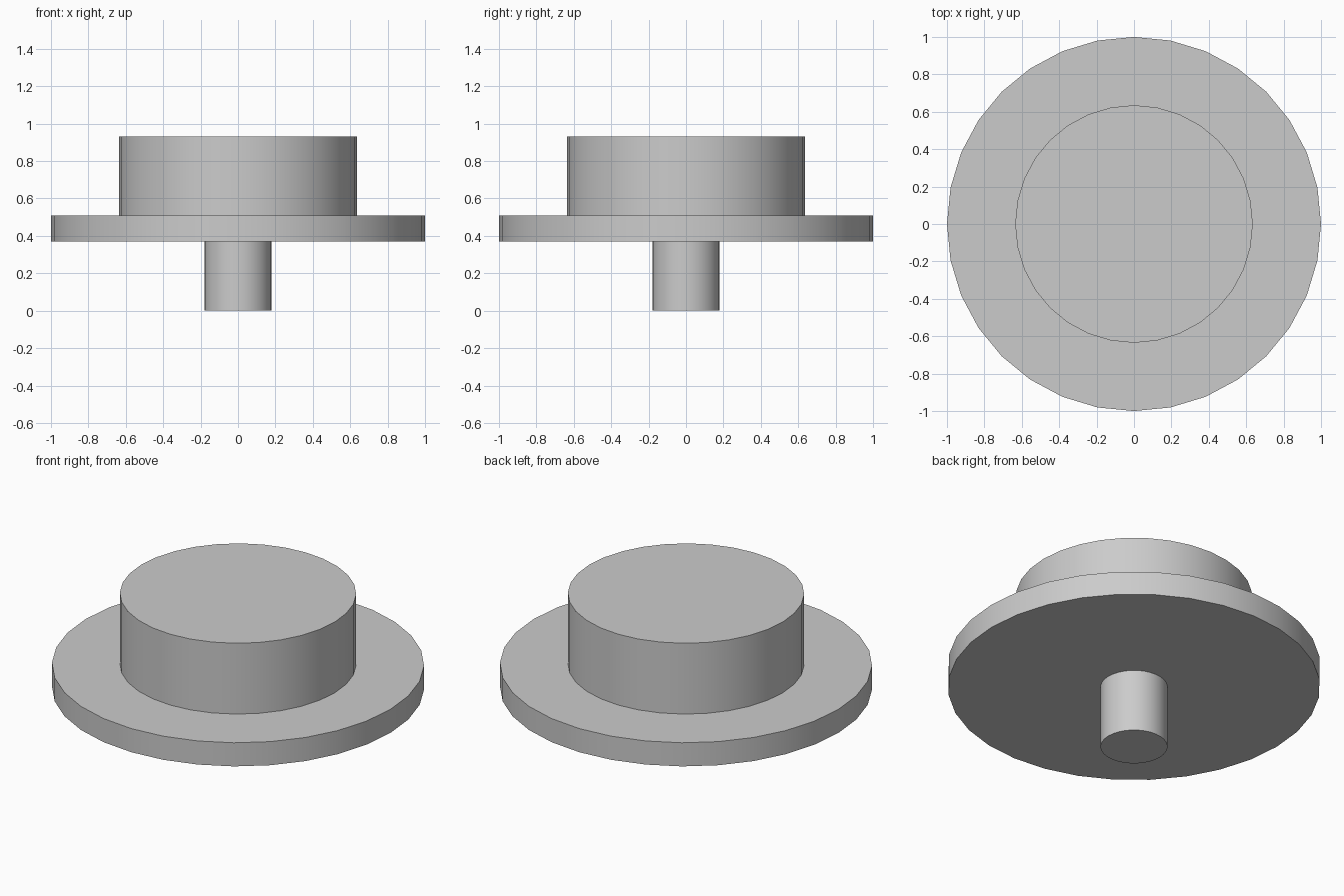
import bpy
import math

cube = bpy.data.objects.get("Cube")
if cube:
    bpy.data.objects.remove(cube, do_unlink=True)

# Single plain grey
grey = bpy.data.materials.new("plain_grey")
grey.use_nodes = True
colour = (0.6, 0.6, 0.6, 1)
grey.diffuse_color = colour
grey.node_tree.nodes["Principled BSDF"].inputs["Base Color"].default_value = colour


def disc(name, radius, bottom, top):
    """Upright round part with smooth sides and sharp rims."""
    bpy.ops.mesh.primitive_cylinder_add(
        vertices=32, radius=radius, depth=top - bottom,
        location=(0, 0, (bottom + top) / 2))
    part = bpy.context.object
    part.name = name
    part.data.materials.append(grey)
    bpy.ops.object.shade_smooth_by_angle(angle=math.radians(30))
    return part


# Stem, wide flange and cap stacked on one axis
STEM_TOP, FLANGE_TOP, CAP_TOP = 0.37, 0.51, 0.93
disc("stem", 0.18, 0, STEM_TOP)
disc("flange", 1.0, STEM_TOP, FLANGE_TOP)
disc("cap", 0.635, FLANGE_TOP, CAP_TOP)
